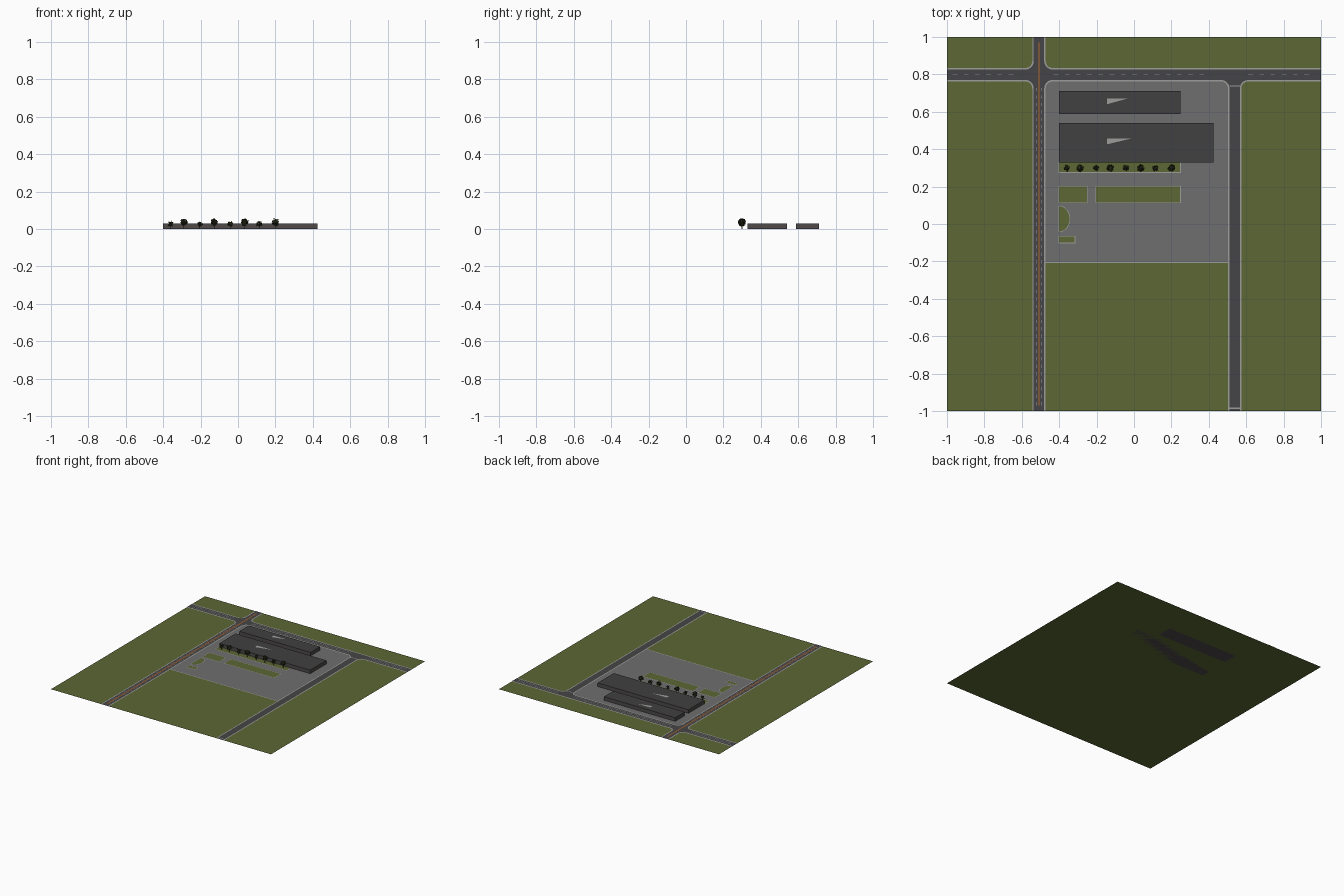
import bpy, bmesh, math, random
from mathutils import Vector

if "Cube" in bpy.data.objects:
    bpy.data.objects.remove(bpy.data.objects["Cube"])

random.seed(4)

def material(name, r, g, b):
    m = bpy.data.materials.new(name)
    m.diffuse_color = (r, g, b, 1)
    m.use_nodes = True
    m.node_tree.nodes["Principled BSDF"].inputs["Base Color"].default_value = m.diffuse_color
    return m

GRASS = material("grass", 0.107, 0.136, 0.036)
PAVING = material("paving", 0.156, 0.156, 0.156)
ASPHALT = material("asphalt", 0.060, 0.060, 0.063)
CURB = material("curb", 0.34, 0.34, 0.33)
ORANGE = material("orange_line", 0.50, 0.13, 0.02)
ROOF = material("roof", 0.052, 0.052, 0.052)
WALL = material("wall", 0.075, 0.067, 0.065)
LEAF = material("leaf", 0.030, 0.036, 0.012)
TRUNK = material("trunk", 0.055, 0.038, 0.022)

# Heights of the paper-thin ground layers
Z_PAVE, Z_CURB, Z_TOP, Z_MARK = 0.0006, 0.0010, 0.0014, 0.0018

def sheet(name, polygons, z, mat):
    """One flat object made from a list of 2D polygons (counter-clockwise)."""
    bm = bmesh.new()
    for poly in polygons:
        bm.faces.new([bm.verts.new((x, y, z)) for x, y in poly])
    bmesh.ops.triangulate(bm, faces=[f for f in bm.faces if len(f.verts) > 4])
    for f in bm.faces:
        f.normal_update()
        if f.normal.z < 0:
            f.normal_flip()
    return finish(name, bm, [mat])

def finish(name, bm, mats):
    me = bpy.data.meshes.new(name)
    bm.to_mesh(me)
    bm.free()
    for m in mats:
        me.materials.append(m)
    ob = bpy.data.objects.new(name, me)
    bpy.context.collection.objects.link(ob)
    return ob

def rect(x0, x1, y0, y1, grow=0.0):
    return [(x0 - grow, y0 - grow), (x1 + grow, y0 - grow),
            (x1 + grow, y1 + grow), (x0 - grow, y1 + grow)]

def fillet(cx, cy, sx, sy, r, n=8):
    """Concave corner patch that rounds off a road junction."""
    arc = [(cx + sx * r * (1 - math.cos(a)), cy + sy * r * (1 - math.sin(a)))
           for a in (i * math.pi / 2 / n for i in range(n + 1))]
    # thin fan of triangles from the corner
    return [[(cx, cy), arc[i], arc[i + 1]] for i in range(n)]

# Ground and paved yard
sheet("grass_ground", [rect(-1, 1, -1, 1)], 0, GRASS)
sheet("paved_yard", [rect(-0.475, 0.505, -0.205, 0.765)], Z_PAVE, PAVING)
sheet("yard_edge", [rect(-0.475, 0.505, -0.208, -0.202)], Z_CURB, CURB)

# Roads: a wide curb layer below a narrower asphalt layer
LX, RX, HY = -0.508, 0.538, 0.798
HALF, CW, RAD = 0.028, 0.008, 0.045

def road_layer(name, grow, z, mat):
    h = HALF + grow
    polys = [rect(-1, 1, HY - h, HY + h),
             rect(LX - h, LX + h, -1, HY - h),
             rect(LX - h, LX + h, HY + h, 1),
             rect(RX - h, RX + h, -1, HY - h)]
    corners = [(LX, sx, sy) for sx in (-1, 1) for sy in (-1, 1)]
    corners += [(RX, sx, -1) for sx in (-1, 1)]
    for x, sx, sy in corners:
        polys += fillet(x + sx * h, HY + sy * h, sx, sy, RAD - grow)
    sheet(name, polys, z, mat)

road_layer("road_curbs", CW, Z_CURB, CURB)
road_layer("road_asphalt", 0, Z_TOP, ASPHALT)

# Lane markings
marks = []
for x0, x1 in ((-0.97, -0.59), (-0.43, 0.46), (0.61, 0.97)):
    for dy in (-0.012, 0.012):
        marks.append(rect(x0, x1, HY + dy - 0.0012, HY + dy + 0.0012))
    n = int((x1 - x0) / 0.06)
    for i in range(n):
        marks.append(rect(x0 + i * 0.06, x0 + i * 0.06 + 0.025, HY - 0.001, HY + 0.001))
for i in range(43):
    y = -0.97 + i * 0.04
    for dx in (-0.014, 0.014):
        marks.append(rect(LX + dx - 0.001, LX + dx + 0.001, y, y + 0.018))
for y in (0.738, -0.985):
    marks.append(rect(RX - HALF, RX + HALF, y - 0.003, y + 0.003))
sheet("white_road_markings", marks, Z_MARK, CURB)
sheet("orange_centre_lines",
      [rect(LX + dx - 0.002, LX + dx + 0.002, -0.97, 0.97) for dx in (-0.0035, 0.0035)],
      Z_MARK, ORANGE)

# Lawn islands with curbs
def half_oval(grow):
    return [(-0.40 - grow, 0.0275 - 0.0675 - grow)] + [
        (-0.40 + (0.055 + grow) * math.cos(a), 0.0275 + (0.0675 + grow) * math.sin(a))
        for a in (-math.pi / 2 + i * math.pi / 16 for i in range(17))] + [
        (-0.40 - grow, 0.0275 + 0.0675 + grow)]

lawns = [(-0.40, 0.247, 0.277, 0.328), (-0.40, -0.252, 0.115, 0.20),
         (-0.203, 0.247, 0.115, 0.20), (-0.40, -0.317, -0.10, -0.068)]
sheet("lawn_curbs", [rect(*l, 0.0035) for l in lawns] + [half_oval(0.0035)], Z_CURB, CURB)
sheet("lawns", [rect(*l) for l in lawns] + [half_oval(0)[1:-1]], Z_TOP, GRASS)

# Two long low buildings
def building(name, x0, x1, y0, y1, top=0.03):
    bm = bmesh.new()
    base = bm.faces.new([bm.verts.new((x, y, 0)) for x, y in rect(x0, x1, y0, y1)])
    up = bmesh.ops.extrude_face_region(bm, geom=[base])
    for v in up["geom"]:
        if isinstance(v, bmesh.types.BMVert):
            v.co.z = top
    bmesh.ops.recalc_face_normals(bm, faces=bm.faces)
    for f in bm.faces:
        f.material_index = 1 if f.normal.z > 0.5 else 0
    finish(name, bm, [WALL, ROOF])

building("front_building", -0.40, 0.425, 0.33, 0.54)
building("rear_building", -0.40, 0.248, 0.588, 0.712)
sheet("roof_triangles", [[(-0.145, 0.426), (-0.01, 0.458), (-0.145, 0.458)],
                         [(-0.145, 0.640), (-0.03, 0.672), (-0.145, 0.672)]], 0.0306, CURB)

# Row of trees, small and large in turn: trunk plus a ball of loose leaves
def tree(name, x, y, zc, r, leaves):
    bm = bmesh.new()
    bmesh.ops.create_cone(bm, cap_ends=True, segments=6, radius1=0.0022, radius2=0.0012, depth=zc)
    bmesh.ops.translate(bm, verts=bm.verts, vec=(x, y, zc / 2))
    trunk = set(bm.faces)
    for _ in range(leaves):
        d = Vector([random.gauss(0, 1) for _ in range(3)]).normalized()
        c = Vector((x, y, zc)) + d * r * random.uniform(0.35, 0.9)
        u = Vector([random.gauss(0, 1) for _ in range(3)]).normalized()
        w = u.cross(d).normalized()
        s = r * 0.22
        bm.faces.new([bm.verts.new(c + p) for p in (u * s, w * s, -u * s, -w * s)])
    for f in bm.faces:
        f.material_index = 0 if f in trunk else 1
    finish(name, bm, [TRUNK, LEAF])

for i, x in enumerate((-0.36, -0.29, -0.204, -0.127, -0.042, 0.036, 0.114, 0.20)):
    if i % 2:
        tree("large_tree_%d" % i, x, 0.299, 0.037, 0.022, 170)
    else:
        tree("small_tree_%d" % i, x, 0.299, 0.028, 0.018, 80)
